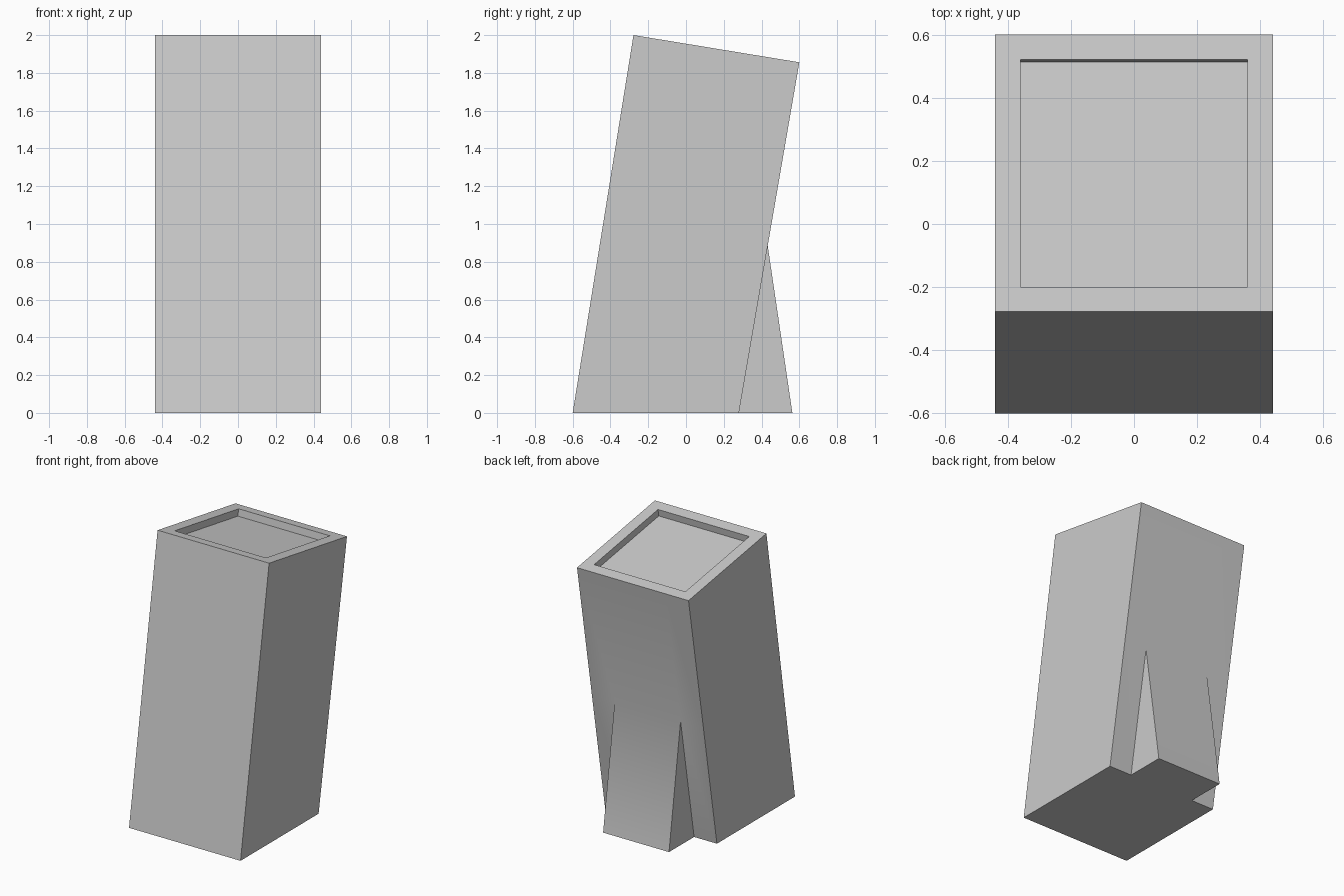
import bpy, bmesh
from mathutils import Vector

if "Cube" in bpy.data.objects:
    bpy.data.objects.remove(bpy.data.objects["Cube"])

HALF_W, PROP_W = 0.44, 0.26          # half widths of body and back prop
APEX_Z, PROP_Y = 0.885, 0.563        # top of the prop, its foot at the back
RIM, DEPTH = 0.08, 0.05              # top recess
PROFILE = [(-0.6, 0), (0.28, 0), (0.6, 1.856), (-0.278, 2.0)]

bm = bmesh.new()

# Leaning body: side profile extruded across x
rings = [[bm.verts.new((x, y, z)) for y, z in PROFILE] for x in (-HALF_W, HALF_W)]
left, right = rings
bm.faces.new(left)
bm.faces.new(right)
sides = [bm.faces.new((left[i], left[(i + 1) % 4], right[(i + 1) % 4], right[i]))
         for i in range(4)]
bottom, back, top, front = sides
bmesh.ops.recalc_face_normals(bm, faces=bm.faces[:])
back_normal = back.normal.copy()

# Shallow recess in the top
bmesh.ops.inset_region(bm, faces=[top], thickness=RIM, use_even_offset=True)
down = -top.normal * DEPTH
ext = bmesh.ops.extrude_discrete_faces(bm, faces=[top])
bmesh.ops.translate(bm, verts=ext["faces"][0].verts[:], vec=down)


def back_faces():
    bm.normal_update()
    on_back = lambda v: abs((v.co - Vector((0, 0.28, 0))).dot(back_normal)) < 1e-4
    return [f for f in bm.faces if all(on_back(v) for v in f.verts)]


# Cut the back face only, to outline where the prop grows out
for co, no in (((0, 0, APEX_Z), (0, 0, 1)),
               ((-PROP_W, 0, 0), (1, 0, 0)), ((PROP_W, 0, 0), (1, 0, 0))):
    faces = back_faces()
    edges = list({e for f in faces for e in f.edges})
    verts = list({v for f in faces for v in f.verts})
    bmesh.ops.bisect_plane(bm, geom=verts + edges + faces, dist=1e-5,
                           plane_co=co, plane_no=no)

# Wedge-shaped back prop replacing the lower middle panel
panel = next(f for f in back_faces()
             if abs(f.calc_center_median().x) < 0.05
             and f.calc_center_median().z < APEX_Z)
low_l, low_r, top_r, top_l = [
    min(panel.verts, key=lambda v: (v.co - Vector((x, 0.35, z))).length)
    for x, z in ((-PROP_W, 0), (PROP_W, 0), (PROP_W, APEX_Z), (-PROP_W, APEX_Z))]
bmesh.ops.delete(bm, geom=[panel], context='FACES_ONLY')
foot_l, foot_r = [bm.verts.new((x, PROP_Y, 0)) for x in (-PROP_W, PROP_W)]
for loop in ((low_l, low_r, foot_r, foot_l), (foot_l, foot_r, top_r, top_l),
             (low_l, foot_l, top_l), (low_r, top_r, foot_r)):
    bm.faces.new(loop)
bmesh.ops.recalc_face_normals(bm, faces=bm.faces[:])

mesh = bpy.data.meshes.new("leaning_body")
bm.to_mesh(mesh)
bm.free()
body = bpy.data.objects.new("leaning_body", mesh)
bpy.context.collection.objects.link(body)

# Soft bend between prop and back, crisp edges elsewhere
bpy.context.view_layer.objects.active = body
body.select_set(True)
bpy.ops.object.shade_smooth_by_angle(angle=0.524)
